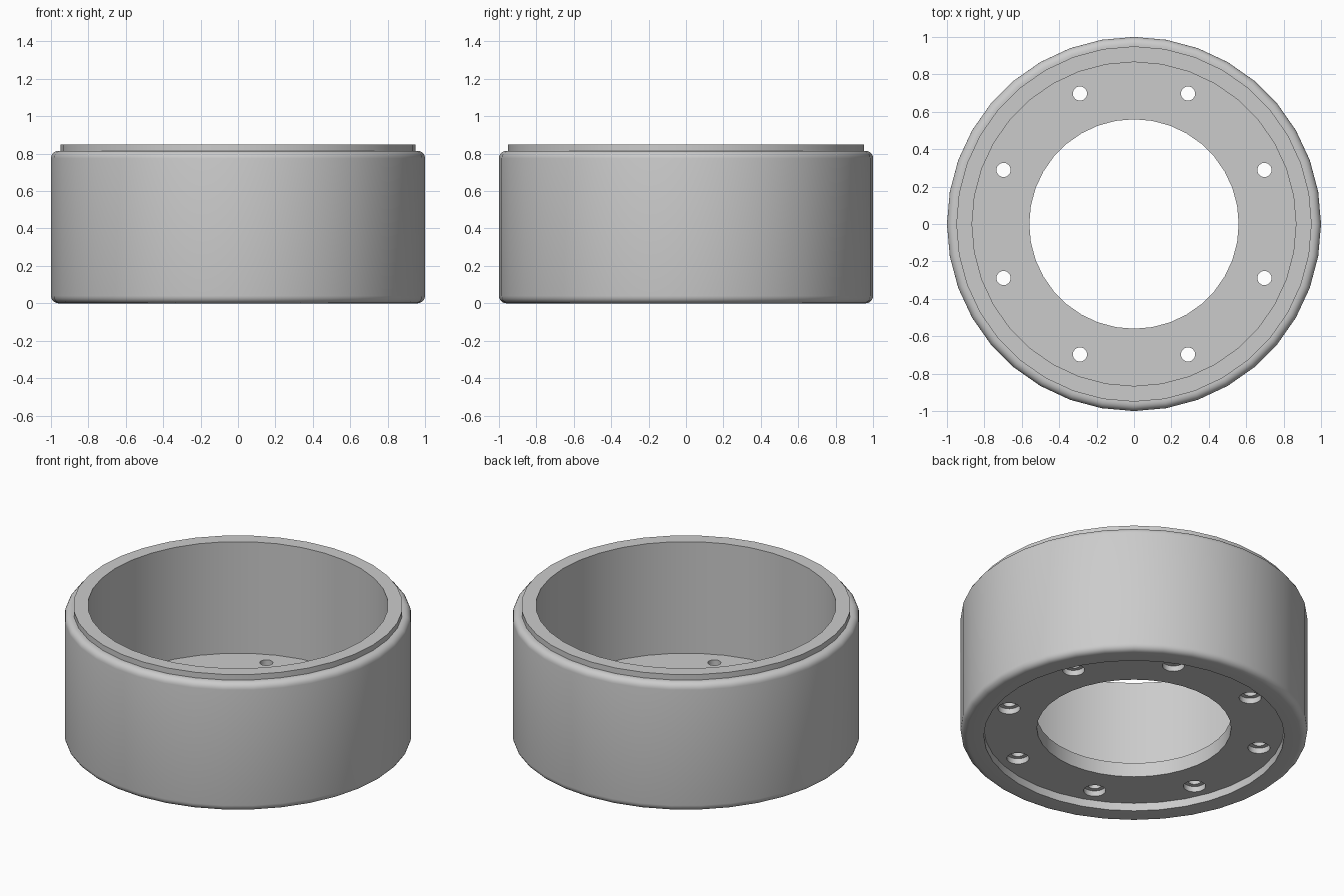
import bpy, bmesh, math
from mathutils import Matrix, Vector

if "Cube" in bpy.data.objects:
    bpy.data.objects.remove(bpy.data.objects["Cube"])

SIDES = 36


def revolve(name, profile, steps):
    """Spin a closed (radius, z) profile around the z axis."""
    bm = bmesh.new()
    vs = [bm.verts.new((r, 0, z)) for r, z in profile]
    es = [bm.edges.new((vs[i], vs[(i + 1) % len(vs)])) for i in range(len(vs))]
    bmesh.ops.spin(bm, geom=vs + es, cent=(0, 0, 0), axis=(0, 0, 1),
                   angle=2 * math.pi, steps=steps, use_merge=True)
    bmesh.ops.remove_doubles(bm, verts=bm.verts, dist=1e-5)
    bmesh.ops.recalc_face_normals(bm, faces=bm.faces)
    me = bpy.data.meshes.new(name)
    bm.to_mesh(me)
    bm.free()
    ob = bpy.data.objects.new(name, me)
    bpy.context.collection.objects.link(ob)
    return ob


def arc(cx, cz, rad, a0, a1, n=5):
    """Points of a fillet in the profile plane."""
    angles = [math.radians(a0 + (a1 - a0) * i / n) for i in range(n + 1)]
    return [(cx + rad * math.cos(a), cz + rad * math.sin(a)) for a in angles]


# Drum wall, stepped rim, recessed base and central bore
F = 0.04
profile = [(0.56, 0.05), (0.866, 0.05), (0.866, 0.0)]
profile += arc(1 - F, F, F, -90, 0)
profile += arc(1 - F, 0.815 - F, F, 0, 90)
profile += [(0.95, 0.815), (0.95, 0.85), (0.866, 0.85),
            (0.866, 0.14), (0.56, 0.14)]
drum = revolve("drum", profile, SIDES)


# Counterbored bolt holes, one cutter mesh per diameter
def bolt_cutter(name, radius, z0, z1):
    bm = bmesh.new()
    for k in range(8):
        a = math.radians(22.5 + 45 * k)
        pos = Vector((0.755 * math.cos(a), 0.755 * math.sin(a), (z0 + z1) / 2))
        bmesh.ops.create_cone(bm, cap_ends=True, segments=24, radius1=radius,
                              radius2=radius, depth=z1 - z0,
                              matrix=Matrix.Translation(pos))
    me = bpy.data.meshes.new(name)
    bm.to_mesh(me)
    bm.free()
    ob = bpy.data.objects.new(name, me)
    bpy.context.collection.objects.link(ob)
    ob.hide_render = True
    return ob


bpy.context.view_layer.objects.active = drum
drum.select_set(True)
for cutter in (bolt_cutter("counterbore_cutter", 0.064, -0.05, 0.085),
               bolt_cutter("bolt_hole_cutter", 0.038, 0.02, 0.2)):
    mod = drum.modifiers.new("cut", "BOOLEAN")
    mod.operation = "DIFFERENCE"
    mod.solver = "EXACT"
    mod.object = cutter
    bpy.ops.object.modifier_apply(modifier=mod.name)
    bpy.data.objects.remove(cutter)

# Smooth curved walls, keep hard edges
bpy.ops.object.shade_smooth_by_angle(angle=math.radians(30))
